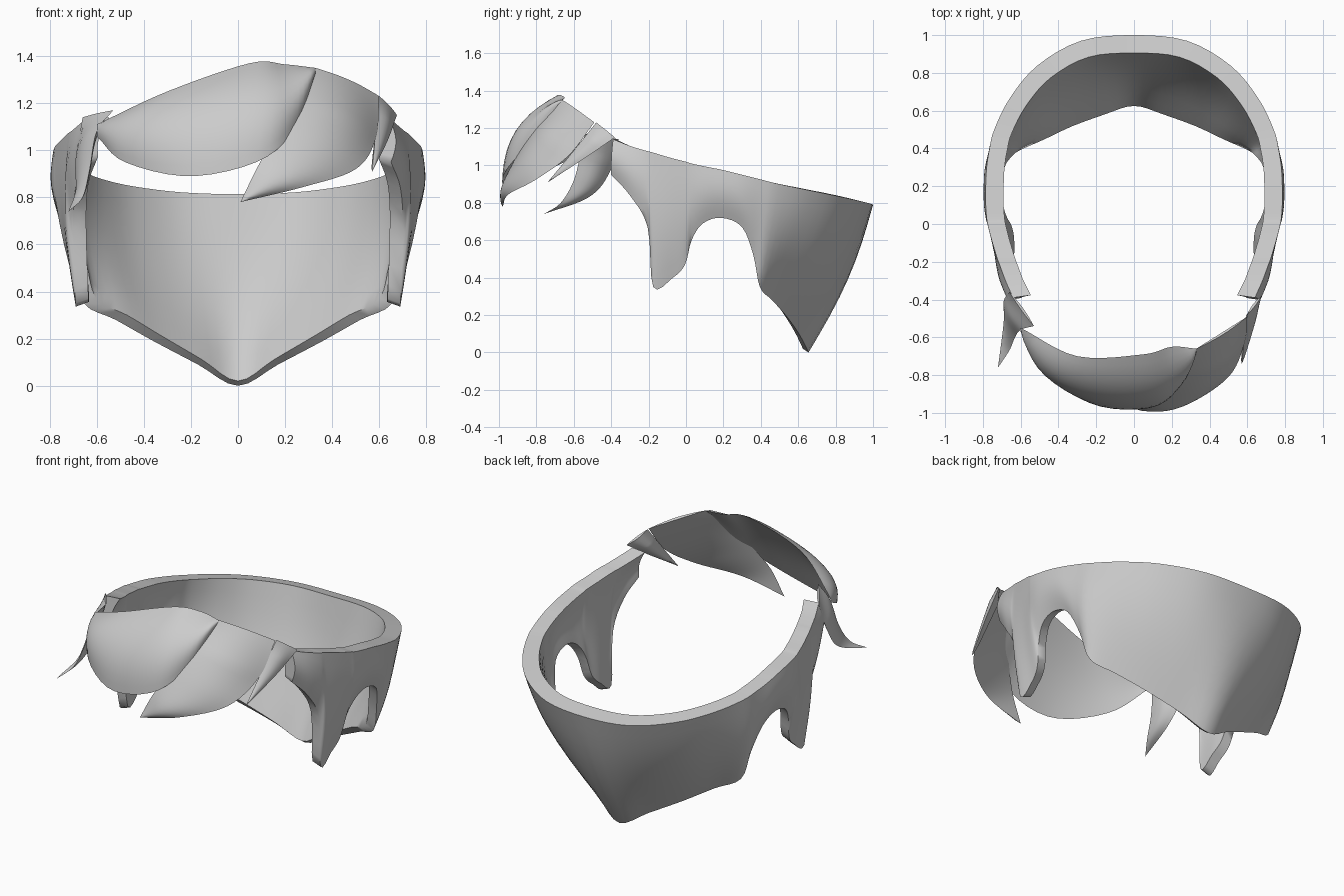
import bpy, bmesh, math
from mathutils import Vector

if "Cube" in bpy.data.objects:
    bpy.data.objects.remove(bpy.data.objects["Cube"])


def spline(pts, t):
    """Catmull-Rom through points of any dimension, t in 0..1"""
    p = [Vector(q) for q in pts]
    n = len(p) - 1
    i = min(int(t * n), n - 1)
    u = t * n - i
    b, c = p[i], p[i + 1]
    a = p[i - 1] if i > 0 else b * 2 - c
    d = p[i + 2] if i + 2 <= n else c * 2 - b
    return 0.5 * (b * 2 + (c - a) * u + (a * 2 - b * 5 + c * 4 - d) * u * u
                  + (b * 3 - a - c * 3 + d) * u ** 3)


def loft(name, rings, angle):
    """Skin closed rings, cap both ends, smooth shade"""
    bm = bmesh.new()
    vs = [[bm.verts.new(p) for p in r] for r in rings]
    m = len(rings[0])
    for r, s in zip(vs, vs[1:]):
        for j in range(m):
            k = (j + 1) % m
            bm.faces.new((r[j], r[k], s[k], s[j]))
    # caps are quad strips between the outer and inner halves of the ring
    for r in (vs[0], vs[-1]):
        for j in range(m // 2 - 1):
            bm.faces.new((r[j], r[j + 1], r[m - 2 - j], r[m - 1 - j]))
    bmesh.ops.remove_doubles(bm, verts=bm.verts, dist=0.0005)
    bmesh.ops.recalc_face_normals(bm, faces=bm.faces)
    me = bpy.data.meshes.new(name)
    bm.to_mesh(me)
    bm.free()
    ob = bpy.data.objects.new(name, me)
    bpy.context.collection.objects.link(ob)
    bpy.context.view_layer.objects.active = ob
    ob.select_set(True)
    bpy.ops.object.shade_smooth_by_angle(angle=math.radians(angle))
    ob.select_set(False)


# Wrap-around back band: columns of (top xyz, bottom xyz) from front to back
cols = [
    (.64, -.39, 1.14, .65, -.40, .95), (.68, -.30, 1.105, .69, -.30, .84),
    (.71, -.22, 1.08, .70, -.205, .67), (.725, -.18, 1.07, .69, -.175, .35),
    (.755, -.08, 1.04, .69, -.07, .40), (.775, 0, 1.02, .705, -.005, .47),
    (.78, .03, 1.01, .725, .03, .60), (.785, .10, .995, .745, .09, .69),
    (.785, .20, .975, .75, .19, .72), (.78, .30, .95, .74, .30, .67),
    (.765, .40, .925, .70, .36, .52), (.74, .50, .90, .655, .395, .35),
    (.655, .67, .865, .52, .46, .28), (.51, .84, .83, .36, .54, .19),
    (.28, .97, .80, .17, .61, .09), (0, 1.0, .79, 0, .655, 0)]
ROWS = 8


def band_ring(c):
    top, bot = Vector(c[:3]), Vector(c[3:])
    outer, inner = [], []
    for j in range(ROWS + 1):
        v = j / ROWS
        p = bot.lerp(top, v)
        out = Vector((p.x, p.y - max(-.30, min(.35, p.y)), 0)).normalized()
        back = max(0, out.y)
        p = p + out * (.026 + .014 * back) * math.sin(math.pi * v)
        low = .055 - .025 * back
        thick = low + (.095 - low) * v ** .7
        outer.append(p)
        # the rim follows the backward slope of the top
        inner.append(p - out * thick + Vector((0, 0, .25 * thick * back * v + .02 * (1 - v) ** 3)))
    return outer + inner[::-1]


N = (len(cols) - 1) * 4
# ghost column past the centre keeps the back round
ghost = cols + [tuple(-k if i in (0, 3) else k for i, k in enumerate(cols[-2]))]
half = [band_ring(spline(ghost, i / (N + 4))) for i in range(N + 1)]
for p in half[-1]:
    p.x = 0
other = [[Vector((-p.x, p.y, p.z)) for p in r] for r in half[-2::-1]]
loft("back_hair_band", half + other, 60)


def lock(name, a, b, bulge, thick, rooted=True, nt=24, nv=10):
    """Leaf-shaped lock between two edge curves, bulged away from the head"""
    rings = []
    for i in range(nt + 1):
        t = i / nt
        pa, pb = spline(a, t), spline(b, t)
        fade = (1 - t) ** .5 * min(1, .25 + t * 3) if rooted else max(0, math.sin(math.pi * t)) ** .6
        front, back = [], []
        for j in range(nv + 1):
            v = j / nv
            p = pa.lerp(pb, v)
            out = (p - Vector((0, -.2, .9))).normalized()
            s = math.sin(math.pi * v) * fade
            front.append(p + out * bulge * s)
            back.append(p + out * (bulge - thick) * s)
        rings.append(front + back[::-1])
    loft(name, rings, 40)


# Large swept fringe lock
lock("fringe_large",
     [(-.60, -.55, 1.11), (-.30, -.70, 1.25), (.05, -.69, 1.37), (.20, -.65, 1.365), (.33, -.66, 1.35)],
     [(-.60, -.57, 1.06), (-.48, -.79, .95), (-.20, -.96, .89), (.10, -.97, .96), (.25, -.85, 1.11), (.33, -.68, 1.33)],
     .085, .07, rooted=False)
# Second fringe lock
lock("fringe_medium",
     [(.33, -.66, 1.35), (.23, -.83, 1.17), (.10, -.95, .96), (.01, -.98, .78)],
     [(.60, -.49, 1.23), (.585, -.63, 1.05), (.50, -.81, .92), (.28, -.95, .845), (.01, -.98, .78)],
     .06, .06)
# Small temple locks
lock("temple_lock_small",
     [(.60, -.48, 1.23), (.585, -.60, 1.08), (.57, -.74, .91)],
     [(.675, -.38, 1.15), (.635, -.54, 1.04), (.57, -.74, .91)],
     .02, .06, nv=6)
lock("temple_lock_long",
     [(-.53, -.54, 1.17), (-.60, -.56, 1.08), (-.63, -.60, .92), (-.66, -.67, .80), (-.72, -.76, .74)],
     [(-.66, -.36, 1.14), (-.69, -.41, .96), (-.69, -.52, .83), (-.72, -.76, .74)],
     .02, .06, nv=6)
